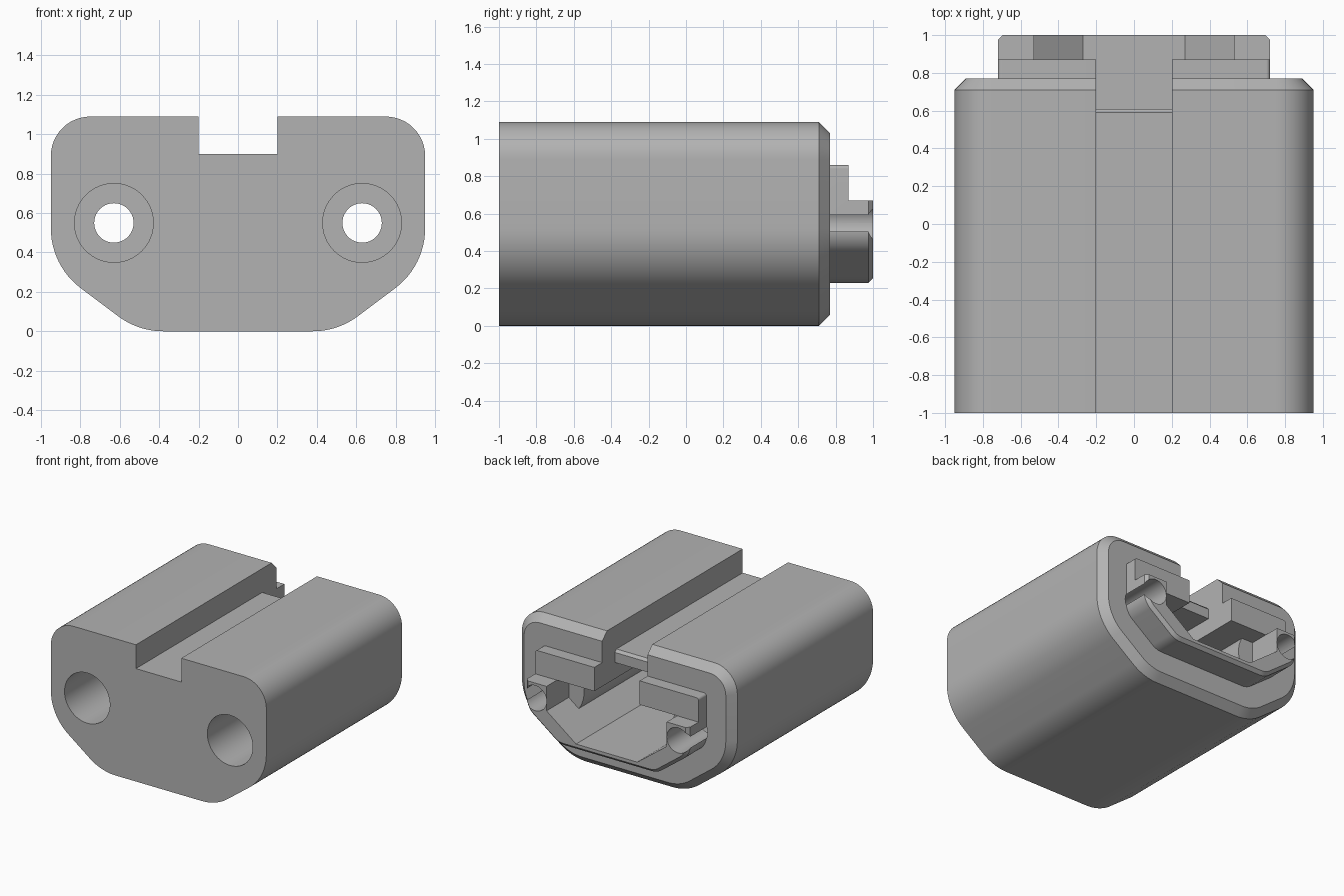
import bpy, bmesh, math
from mathutils import Vector

if "Cube" in bpy.data.objects:
    bpy.data.objects.remove(bpy.data.objects["Cube"], do_unlink=True)

grey = bpy.data.materials.new("plain grey")
grey.use_nodes = True
COLOUR = (0.45, 0.45, 0.45, 1)
grey.diffuse_color = COLOUR
grey.node_tree.nodes["Principled BSDF"].inputs["Base Color"].default_value = COLOUR


def fillet(prev, corner, nxt, radius, steps=12):
    """Points of a rounded corner."""
    p, c, n = Vector(prev), Vector(corner), Vector(nxt)
    a, b = (p - c).normalized(), (n - c).normalized()
    half = a.angle(b) / 2
    centre = c + (a + b).normalized() * radius / math.sin(half)
    start = c + a * radius / math.tan(half) - centre
    end = c + b * radius / math.tan(half) - centre
    sweep = start.angle_signed(end)
    points = []
    for i in range(steps + 1):
        t = -sweep * i / steps
        points.append((centre.x + start.x * math.cos(t) - start.y * math.sin(t),
                       centre.y + start.x * math.sin(t) + start.y * math.cos(t)))
    return points


def outline(inset):
    """Rounded housing section in x and z, moved inwards by inset."""
    side, top, slant = 0.95 - inset, 1.09 - inset, 0.304 - inset
    shoulder = (side, top)
    hip = (side, (0.6 * side - slant) / 0.8)
    foot = ((slant + 0.8 * inset) / 0.6, inset)
    chain = [(0, top), shoulder, hip, foot, (0, inset)]
    right = []
    for i, radius in ((1, 0.2), (2, 0.38), (3, 0.38)):
        right += fillet(chain[i - 1], chain[i], chain[i + 1], max(radius - inset, 0.02))
    return right + [(-x, z) for x, z in reversed(right)]


def loft(name, rings):
    """Closed solid through rings of 3D points."""
    bm = bmesh.new()
    loops = [[bm.verts.new(p) for p in ring] for ring in rings]
    bm.faces.new(loops[0])
    bm.faces.new(loops[-1])
    count = len(loops[0])
    for low, high in zip(loops, loops[1:]):
        for i in range(count):
            j = (i + 1) % count
            bm.faces.new((low[i], low[j], high[j], high[i]))
    bmesh.ops.recalc_face_normals(bm, faces=bm.faces)
    mesh = bpy.data.meshes.new(name)
    bm.to_mesh(mesh)
    bm.free()
    mesh.materials.append(grey)
    obj = bpy.data.objects.new(name, mesh)
    bpy.context.collection.objects.link(obj)
    return obj


def section_loft(name, stations):
    return loft(name, [[(x, y, z) for x, z in outline(i)] for y, i in stations])


def along_y(name, section, y0, y1):
    return loft(name, [[(x, y, z) for x, z in section] for y in (y0, y1)])


def along_x(name, section, x0, x1):
    return loft(name, [[(x, y, z) for y, z in section] for x in (x0, x1)])


def cylinder(name, x, radius, y0, y1, sides=64):
    turns = [2 * math.pi * i / sides for i in range(sides)]
    return along_y(name, [(x + radius * math.cos(t), 0.55 + radius * math.sin(t))
                          for t in turns], y0, y1)


def combine(target, tool, operation):
    mod = target.modifiers.new("combine", 'BOOLEAN')
    mod.operation, mod.solver, mod.object = operation, 'EXACT', tool
    graph = bpy.context.evaluated_depsgraph_get()
    result = bpy.data.meshes.new_from_object(target.evaluated_get(graph))
    target.modifiers.clear()
    target.data = result
    bpy.data.objects.remove(tool, do_unlink=True)


# Housing with a chamfered back edge, and the plug lip behind it
housing = section_loft("housing", [(-1, 0), (0.71, 0), (0.77, 0.06)])
combine(housing, section_loft("plug_lip", [(0.5, 0.23), (0.975, 0.23), (1, 0.255)]), 'UNION')

# Lowered top of the lip
combine(housing, along_y("lip_step", [(-1, 0.67), (1, 0.67), (1, 1.2), (-1, 1.2)],
                         0.87, 1.1), 'DIFFERENCE')

# Hollow inside, open at the back, with a higher channel in the middle
half = [(0.27, 0.28), (0.53, 0.475), (0.53, 0.67), (0.2, 0.67), (0.2, 0.8)]
cavity = half + [(-x, z) for x, z in reversed(half)]
combine(housing, along_y("cavity", cavity, -0.8, 1.1), 'DIFFERENCE')

# Guide slot along the top, dropping into the hollow at the back
slot = [(-1.1, 0.9), (0.59, 0.9), (0.61, 0.88), (0.61, 0.6), (1.1, 0.6), (1.1, 1.2), (-1.1, 1.2)]
combine(housing, along_x("guide_slot", slot, -0.2, 0.2), 'DIFFERENCE')

# Screw bosses, wide front bores and narrow through holes
for x in (-0.63, 0.63):
    combine(housing, cylinder("screw_boss", x, 0.235, -0.9, 0.72), 'UNION')
    combine(housing, cylinder("wide_bore", x, 0.2, -1.1, 0.6), 'DIFFERENCE')
    combine(housing, cylinder("screw_hole", x, 0.1, -1.2, 1.2), 'DIFFERENCE')

# Smooth curved walls with crisp edges
bpy.ops.object.select_all(action='DESELECT')
housing.select_set(True)
bpy.context.view_layer.objects.active = housing
bpy.ops.object.shade_smooth_by_angle(angle=math.radians(25))
